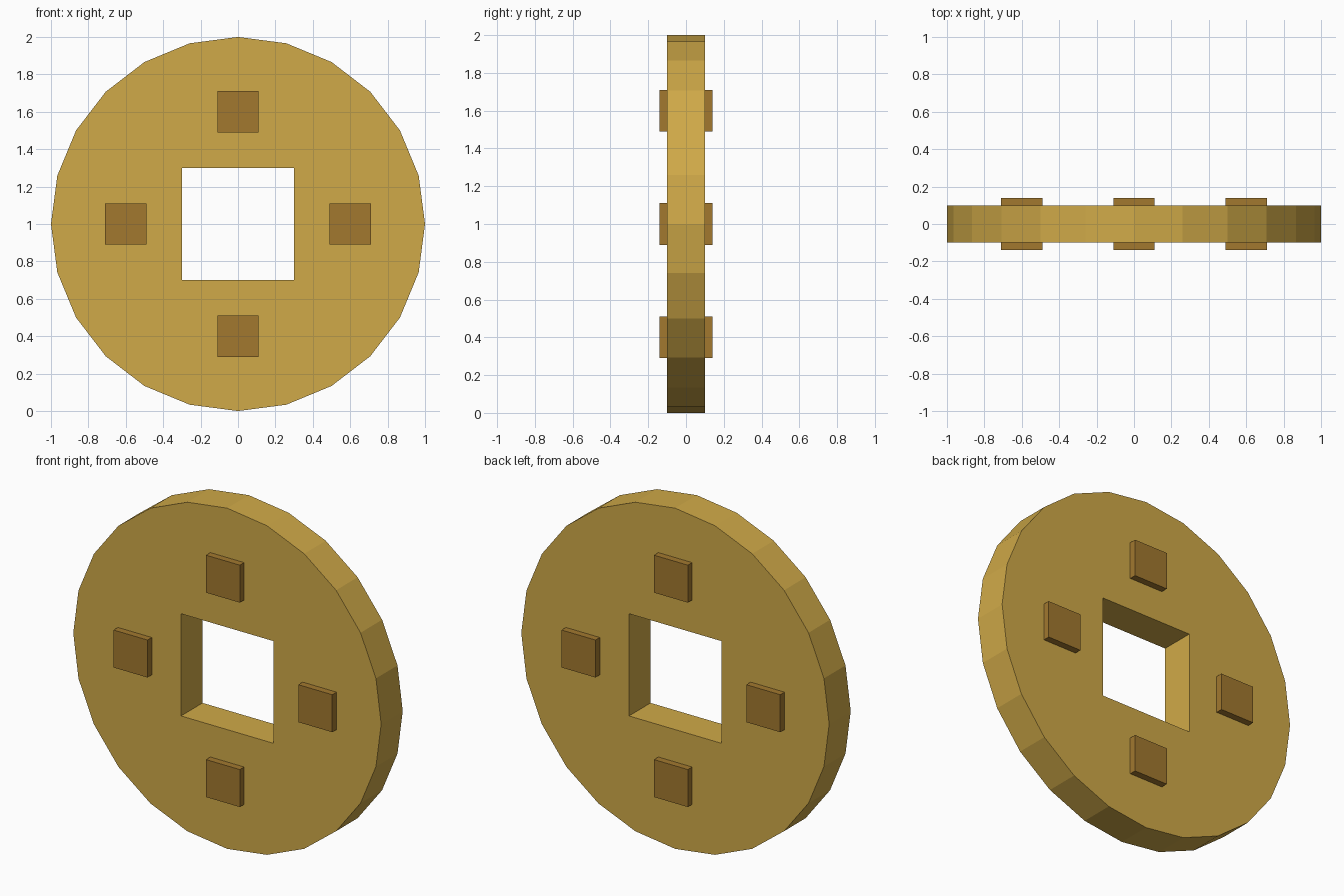
import bpy, bmesh
from math import sin, cos, radians

if "Cube" in bpy.data.objects:
    bpy.data.objects.remove(bpy.data.objects["Cube"])

SIDES = 24
HALF_T = 0.10      # half thickness of the disc
HOLE = 0.30        # half width of the square hole
STUD = 0.11        # half width of a stud
STUD_Y = 0.14      # stud face distance from the middle plane


def material(name, rgb):
    m = bpy.data.materials.new(name)
    m.diffuse_color = (*rgb, 1)
    m.use_nodes = True
    m.node_tree.nodes["Principled BSDF"].inputs["Base Color"].default_value = m.diffuse_color
    return m


gold = material("gold", (0.63, 0.40, 0.065))
dark_gold = material("dark_gold", (0.36, 0.19, 0.028))


def add_object(name, bm, mat):
    bmesh.ops.recalc_face_normals(bm, faces=bm.faces)
    me = bpy.data.meshes.new(name)
    bm.to_mesh(me)
    bm.free()
    me.materials.append(mat)
    ob = bpy.data.objects.new(name, me)
    bpy.context.collection.objects.link(ob)
    return ob


# Coin disc: 24-sided rim joined to a square hole
bm = bmesh.new()
loops = []
for square, y in ((False, -HALF_T), (False, HALF_T), (True, HALF_T), (True, -HALF_T)):
    ring = []
    for i in range(SIDES):
        a = radians(360 / SIDES * i)
        c, s = cos(a), sin(a)
        r = HOLE / max(abs(c), abs(s)) if square else 1.0
        ring.append(bm.verts.new((r * c, y, 1 + r * s)))
    loops.append(ring)
for k in range(4):
    a, b = loops[k], loops[(k + 1) % 4]
    for i in range(SIDES):
        j = (i + 1) % SIDES
        bm.faces.new((a[i], a[j], b[j], b[i]))
add_object("coin_disc", bm, gold)

# Square studs, four on each face
for side, sy in (("front", -1), ("back", 1)):
    for place, x, z in (("right", 0.6, 1), ("top", 0, 1.6),
                        ("left", -0.6, 1), ("bottom", 0, 0.4)):
        bm = bmesh.new()
        bmesh.ops.create_cube(bm, size=1)
        depth = STUD_Y - HALF_T + 0.02
        bmesh.ops.scale(bm, vec=(2 * STUD, depth, 2 * STUD), verts=bm.verts)
        bmesh.ops.translate(bm, vec=(x, sy * (STUD_Y - depth / 2), z), verts=bm.verts)
        add_object(f"{side}_stud_{place}", bm, dark_gold)
